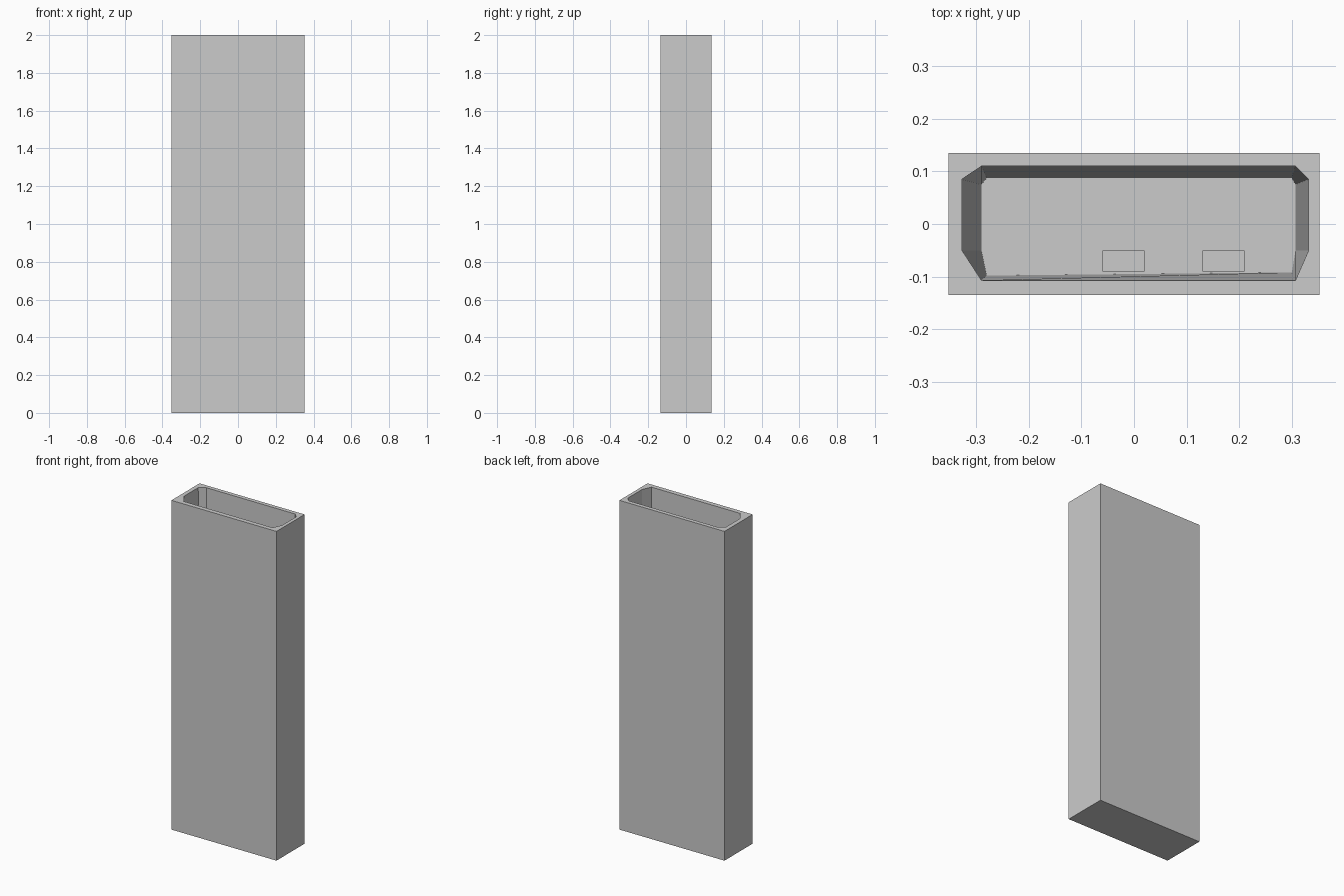
import bpy, bmesh

if "Cube" in bpy.data.objects:
    bpy.data.objects.remove(bpy.data.objects["Cube"])

HX, HY, H = 0.353, 0.135, 2.0
FLOOR = 0.03


def make_object(name, bm):
    bmesh.ops.recalc_face_normals(bm, faces=bm.faces)
    mesh = bpy.data.meshes.new(name)
    bm.to_mesh(mesh)
    bm.free()
    obj = bpy.data.objects.new(name, mesh)
    bpy.context.collection.objects.link(obj)
    return obj


def ring(bm, points, z):
    return [bm.verts.new((x, y, z)) for x, y in points]


def bridge(bm, a, b):
    n = len(a)
    for i in range(n):
        j = (i + 1) % n
        bm.faces.new((a[i], a[j], b[j], b[i]))


# Hollow casing: square outside, chamfered opening, tapering cavity
outer = [(-HX, -HY), (HX, -HY), (HX, HY), (-HX, HY)]
mouth = [(-0.327, -0.05), (-0.29, -0.107), (0.307, -0.107), (0.332, -0.05),
         (0.332, 0.085), (0.307, 0.11), (-0.29, 0.11), (-0.327, 0.085)]
base = [(-0.29, -0.05), (-0.28, -0.098), (0.30, -0.092), (0.307, -0.05),
        (0.307, 0.075), (0.30, 0.087), (-0.28, 0.087), (-0.29, 0.075)]
bm = bmesh.new()
bottom, top = ring(bm, outer, 0), ring(bm, outer, H)
lip, floor = ring(bm, mouth, H), ring(bm, base, FLOOR)
bm.faces.new(bottom)
bridge(bm, bottom, top)
bridge(bm, lip, floor)
bm.faces.new(floor)
# Flat rim: a triangle at each corner and a strip along each side
for i in range(4):
    a, b = lip[2 * i], lip[2 * i + 1]
    bm.faces.new((top[i], a, b))
    bm.faces.new((top[i], b, lip[(2 * i + 2) % 8], top[(i + 1) % 4]))
make_object("hollow_casing", bm)

# Low ledges along the front of the cavity floor
for n, (x0, x1) in enumerate([(-0.06, 0.02), (0.13, 0.21)], 1):
    bm = bmesh.new()
    bmesh.ops.create_cube(bm, size=1)
    for v in bm.verts:
        v.co.x = x0 if v.co.x < 0 else x1
        v.co.y = -0.09 if v.co.y < 0 else -0.05
        v.co.z = FLOOR if v.co.z < 0 else FLOOR + 0.015
    make_object(f"floor_ledge_{n}", bm)
